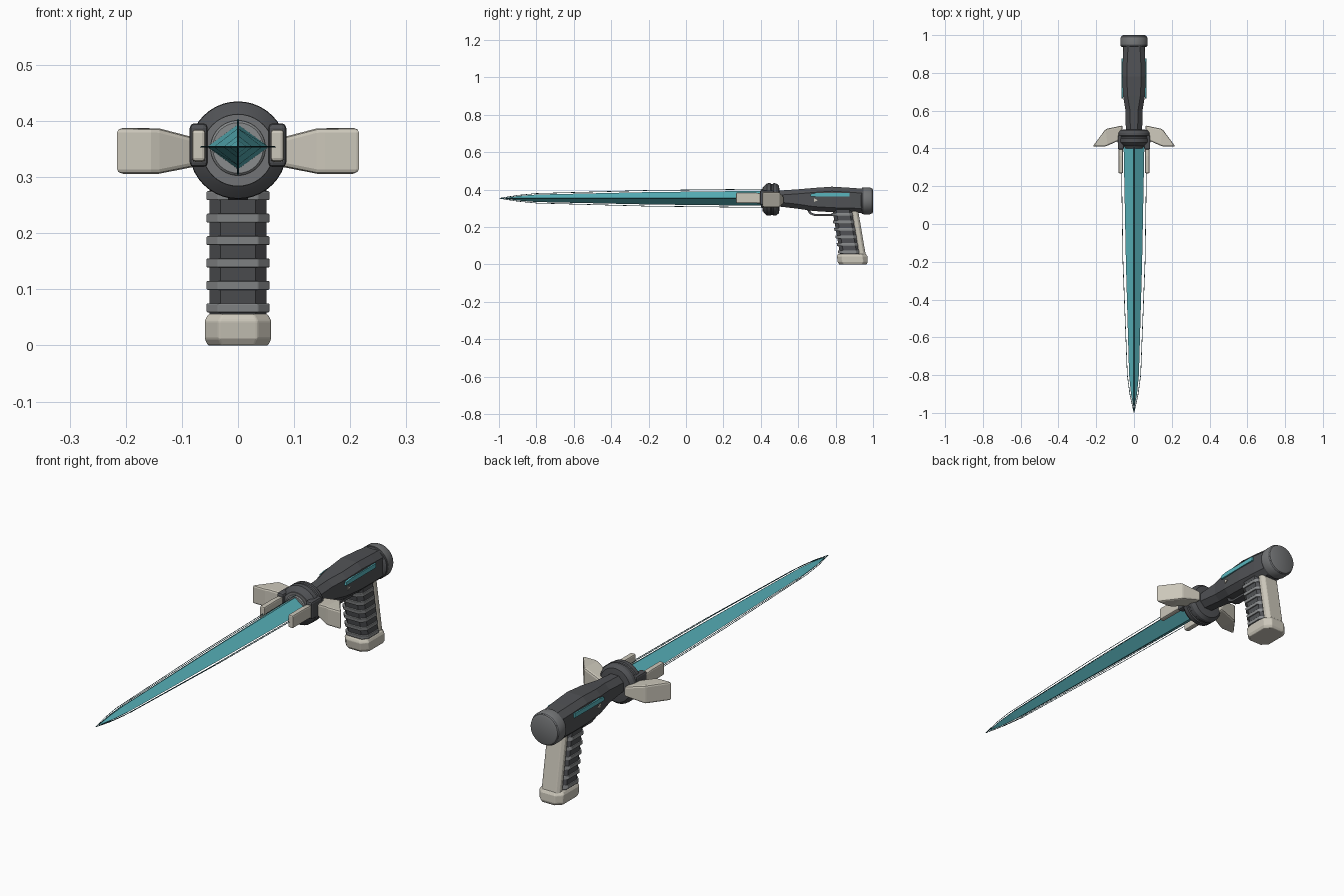
import bpy, bmesh, math
from mathutils import Vector

cube = bpy.data.objects.get("Cube")
if cube:
    bpy.data.objects.remove(cube, do_unlink=True)


def material(name, rgb):
    m = bpy.data.materials.new(name)
    m.use_nodes = True
    m.diffuse_color = (*rgb, 1)
    node = next(n for n in m.node_tree.nodes if n.type == 'BSDF_PRINCIPLED')
    node.inputs["Base Color"].default_value = (*rgb, 1)
    node.inputs["Roughness"].default_value = 0.6
    return m


TEAL = material("teal", (0.10, 0.46, 0.51))
EDGE = material("dark teal", (0.02, 0.10, 0.12))
DARK = material("dark grey", (0.08, 0.083, 0.09))
MID = material("mid grey", (0.17, 0.175, 0.18))
LIGHT = material("light grey", (0.25, 0.26, 0.265))
CREAM = material("cream", (0.60, 0.57, 0.49))


def loft(name, rings, mat, bevel=0, smooth=False):
    """Skin a list of equal point loops and close both ends."""
    bm = bmesh.new()
    loops = [[bm.verts.new(p) for p in ring] for ring in rings]
    n = len(loops[0])
    for a, b in zip(loops, loops[1:]):
        for i in range(n):
            j = (i + 1) % n
            bm.faces.new((a[i], a[j], b[j], b[i]))
    bm.faces.new(loops[0][::-1])
    bm.faces.new(loops[-1])
    bmesh.ops.recalc_face_normals(bm, faces=bm.faces)
    me = bpy.data.meshes.new(name)
    bm.to_mesh(me)
    bm.free()
    me.materials.append(mat)
    if smooth:
        me.shade_smooth()
        me.set_sharp_from_angle(angle=math.radians(30))
    ob = bpy.data.objects.new(name, me)
    bpy.context.collection.objects.link(ob)
    if bevel:
        mod = ob.modifiers.new("bevel", 'BEVEL')
        mod.width = bevel
        mod.segments = 2
    return ob


def lathe(name, profile, z, mat, sides=40):
    """Turn (y, radius) points about a lengthwise axis at height z."""
    turn = [2 * math.pi * i / sides for i in range(sides)]
    rings = [[(r * math.cos(t), y, z + r * math.sin(t)) for t in turn] for y, r in profile]
    return loft(name, rings, mat, smooth=True)


def octagon(hw, hh, c):
    """Chamfered rectangle in two dimensions."""
    return [(hw, c - hh), (hw, hh - c), (hw - c, hh), (c - hw, hh),
            (-hw, hh - c), (-hw, c - hh), (c - hw, -hh), (hw - c, -hh)]


def plate(name, outline, x0, x1, mat, bevel=0):
    """Push a (y, z) outline from x0 to x1."""
    return loft(name, [[(x, y, z) for y, z in outline] for x in (x0, x1)], mat, bevel)


AXIS = 0.354

# Blade: diamond section tapering to a point
blade = [(0.42, 0.055, 0.040), (-0.2, 0.043, 0.033), (-0.8, 0.026, 0.020),
         (-0.9, 0.016, 0.012), (-0.975, 0.001, 0.001)]
loft("blade", [[(w, y, AXIS), (0, y, AXIS + h), (-w, y, AXIS), (0, y, AXIS - h)]
               for y, w, h in blade], TEAL)

# Fine outline rails around the blade, one per edge
rail = [(0.42, 1.0), (-0.2, 0.86), (-0.8, 0.52), (-0.9, 0.32), (-0.998, 0)]
for name, dx, dz in (("left", 0.068, 0), ("right", -0.068, 0), ("top", 0, 0.049), ("bottom", 0, -0.049)):
    cu = bpy.data.curves.new(name + "_rail", 'CURVE')
    cu.dimensions = '3D'
    cu.bevel_depth = 0.0016
    cu.bevel_resolution = 0
    sp = cu.splines.new('POLY')
    sp.points.add(len(rail) - 1)
    for p, (y, k) in zip(sp.points, rail):
        p.co = (dx * k, y, AXIS + dz * k, 1)
    cu.materials.append(EDGE)
    bpy.context.collection.objects.link(bpy.data.objects.new(name + "_rail", cu))

# Round collar and blade socket
lathe("collar", [(0.412, 0.064), (0.418, 0.072), (0.432, 0.086), (0.452, 0.087), (0.456, 0.083),
                 (0.464, 0.083), (0.468, 0.087), (0.482, 0.086), (0.497, 0.074), (0.50, 0.05)],
      0.348, DARK)
lathe("collar_face", [(0.408, 0.064), (0.45, 0.066)], 0.348, MID)
lathe("blade_socket", [(0.400, 0.045), (0.404, 0.049), (0.45, 0.05)], 0.352, LIGHT)

# Body: chamfered sections along the length
body = [(0.48, 0.043, 0.312, 0.394), (0.60, 0.045, 0.298, 0.402), (0.68, 0.058, 0.286, 0.409),
        (0.78, 0.062, 0.280, 0.416), (0.88, 0.059, 0.277, 0.410), (0.96, 0.054, 0.276, 0.404)]
loft("body", [[(x, y, (lo + hi) / 2 + v) for x, v in octagon(w, (hi - lo) / 2, 0.024)]
              for y, w, lo, hi in body], DARK)

# Rear cap
lathe("rear_cap_rim", [(0.936, 0.062), (0.942, 0.071), (0.985, 0.071), (0.992, 0.068)], 0.34, DARK)
lathe("rear_cap", [(0.950, 0.0725), (0.982, 0.0725), (0.996, 0.066), (1.0, 0.058)], 0.34, MID)

# Grip: leans backwards toward its base


def lean(z):
    return 0.17 * (0.28 - z)


def grip_ring(z, hw, front, back, c):
    mid, half = (front + back) / 2, (back - front) / 2
    return [(x, mid + v + lean(z), z) for x, v in octagon(hw, half, c)]


loft("grip", [grip_ring(z, 0.051, 0.785, 0.895, 0.02) for z in (0.04, 0.30)], DARK)
for i in range(6):
    z = 0.067 + 0.04 * i
    loft(f"grip_band_{i + 1}", [grip_ring(h, 0.056, 0.777, 0.893, 0.02)
                                for h in (z - 0.008, z + 0.008)], LIGHT, 0.002)
loft("grip_back", [grip_ring(z, 0.045, 0.882, 0.922, 0.012) for z in (0.045, 0.285)], CREAM, 0.003)
loft("grip_base", [grip_ring(z, hw, f, b, 0.025) for z, hw, f, b in
                   ((0, 0.054, 0.772, 0.918), (0.012, 0.059, 0.766, 0.926),
                    (0.044, 0.059, 0.767, 0.929), (0.056, 0.053, 0.774, 0.924))], CREAM, 0.003)

# Trigger guard: bent strip in front of the grip
plate("trigger_guard", [(0.645, 0.295), (0.66, 0.270), (0.685, 0.260), (0.80, 0.260),
                        (0.80, 0.270), (0.69, 0.270), (0.67, 0.278), (0.66, 0.295)],
      -0.018, 0.018, DARK)

# Mirrored side parts
for side, s in (("left", 1), ("right", -1)):
    # Swept guard arm
    arm = [((0.06, 0.45), (0.06, 0.522), 0.322, 0.366),
           ((0.14, 0.415), (0.15, 0.503), 0.306, 0.387),
           ((0.155, 0.410), (0.219, 0.410), 0.306, 0.388)]
    loft(side + "_guard", [[(s * a[0], a[1], lo), (s * b[0], b[1], lo),
                            (s * b[0], b[1], hi), (s * a[0], a[1], hi)]
                           for a, b, lo, hi in arm], CREAM, 0.008)
    # Forward prong and its mount
    plate(side + "_prong", [(0.268, 0.328), (0.268, 0.385), (0.36, 0.385), (0.47, 0.375), (0.47, 0.325),
                            (0.36, 0.328)], s * 0.058, s * 0.082, CREAM, 0.006)
    plate(side + "_prong_mount", [(0.395, 0.318), (0.395, 0.396), (0.47, 0.396), (0.47, 0.318)],
          s * 0.054, s * 0.086, DARK, 0.008)
    # Light strip and small marker on the body
    plate(side + "_light_strip", [(0.665, 0.363), (0.668, 0.378), (0.70, 0.383), (0.875, 0.383),
                                  (0.875, 0.364)], s * 0.058, s * 0.0665, TEAL)
    plate(side + "_marker", [(0.685, 0.335), (0.685, 0.354), (0.705, 0.343)],
          s * 0.054, s * 0.0625, CREAM)
